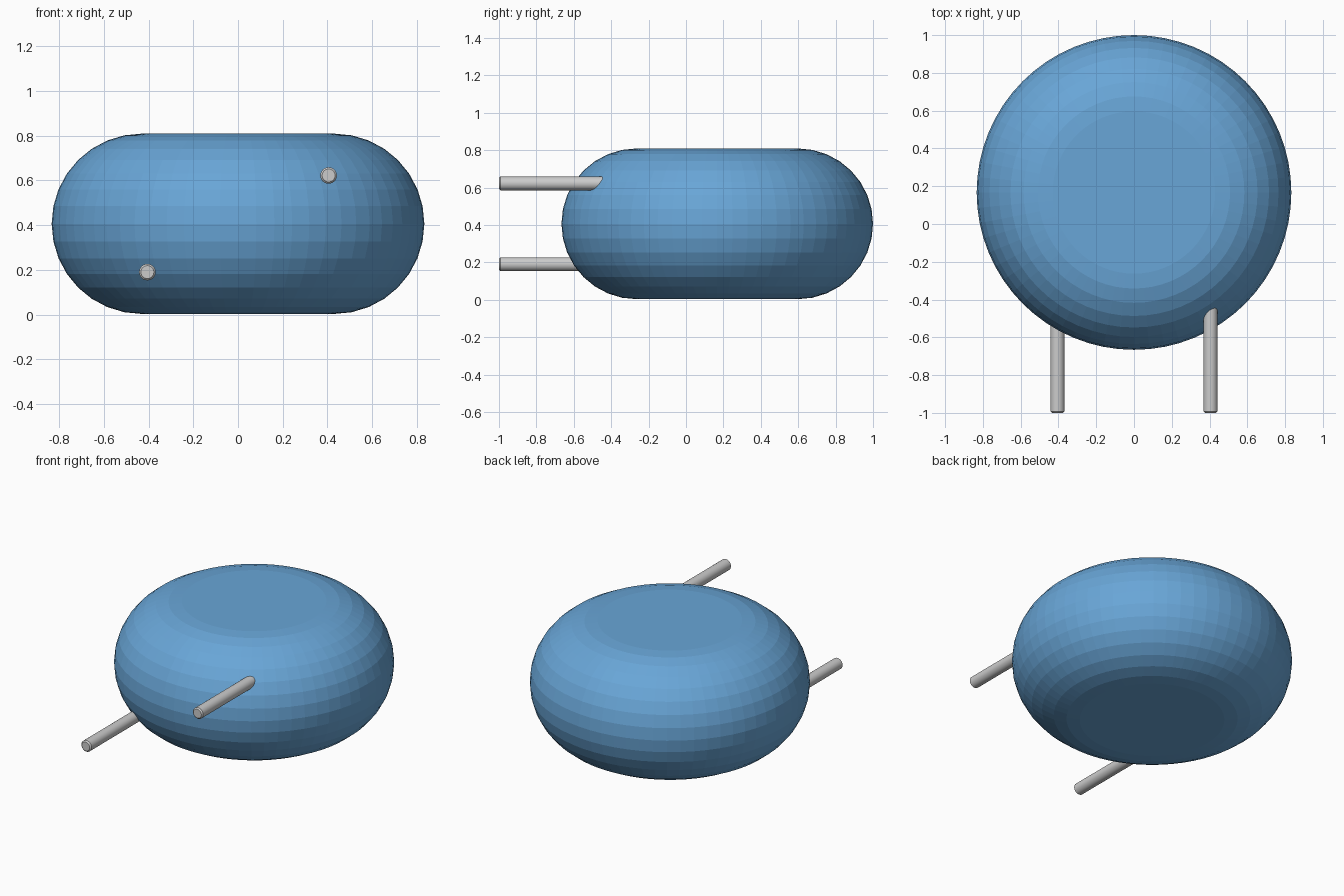
import bpy, bmesh, math
from mathutils import Matrix, Vector

if "Cube" in bpy.data.objects:
    bpy.data.objects.remove(bpy.data.objects["Cube"])

CENTRE_Y, MID_Z = 0.167, 0.406
FLAT_R, ROUND_R = 0.43, 0.403


def add_object(name, bm):
    bmesh.ops.recalc_face_normals(bm, faces=bm.faces)
    mesh = bpy.data.meshes.new(name)
    bm.to_mesh(mesh)
    bm.free()
    obj = bpy.data.objects.new(name, mesh)
    bpy.context.collection.objects.link(obj)
    return obj


def lathe(name, profile, steps, matrix):
    """Spin an (r, z) profile around z, closing both ends with flat caps."""
    bm = bmesh.new()
    rings = []
    for r, z in profile:
        rings.append([bm.verts.new((r * math.cos(a), r * math.sin(a), z))
                      for a in (2 * math.pi * i / steps for i in range(steps))])
    for low, high in zip(rings, rings[1:]):
        for i in range(steps):
            j = (i + 1) % steps
            bm.faces.new((low[i], low[j], high[j], high[i]))
    bm.faces.new(rings[0][::-1])
    bm.faces.new(rings[-1])
    bm.transform(matrix)
    return add_object(name, bm)


# Coated disc body: flat faces with a full half-round rim
ARC = 16
rim = []
for i in range(ARC + 1):
    a = -math.pi / 2 + math.pi * i / ARC
    rim.append((FLAT_R + ROUND_R * math.cos(a), ROUND_R * math.sin(a)))
body = lathe("disc_body", rim, 64, Matrix.Translation((0, CENTRE_Y, MID_Z)))
blue = bpy.data.materials.new("blue_coating")
blue.diffuse_color = (0.14, 0.38, 0.68, 1)
blue.use_nodes = True
blue.node_tree.nodes["Principled BSDF"].inputs["Base Color"].default_value = blue.diffuse_color
body.data.materials.append(blue)

# Wire leads: staggered either side of the mid plane, small chamfer at the tip
LEAD_R, LEAD_LEN, CHAMFER = 0.037, 0.6, 0.008
lead_profile = [(LEAD_R - CHAMFER, 0), (LEAD_R, CHAMFER), (LEAD_R, LEAD_LEN)]
for side, name in ((-1, "left_lead"), (1, "right_lead")):
    place = (Matrix.Translation(Vector((side * 0.405, -1, MID_Z + side * 0.216)))
             @ Matrix.Rotation(-math.pi / 2, 4, 'X'))
    lead = lathe(name, lead_profile, 24, place)
    bpy.context.view_layer.objects.active = lead
    lead.select_set(True)
    bpy.ops.object.shade_smooth_by_angle(angle=math.radians(30))
    lead.select_set(False)
